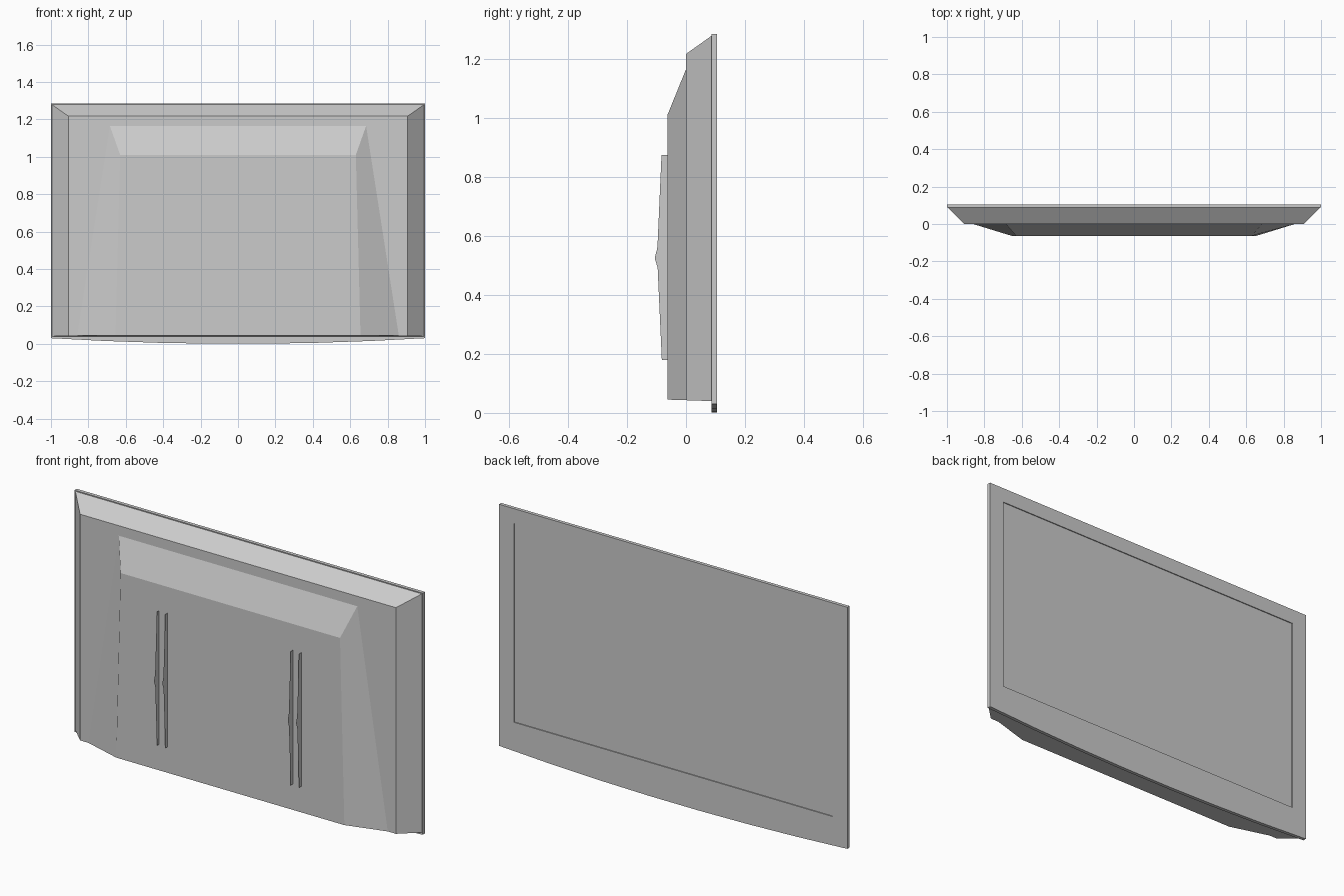
import bpy, bmesh

if "Cube" in bpy.data.objects:
    bpy.data.objects.remove(bpy.data.objects["Cube"])


def make_object(name, verts, faces):
    mesh = bpy.data.meshes.new(name)
    mesh.from_pydata(verts, [], faces)
    obj = bpy.data.objects.new(name, mesh)
    bpy.context.collection.objects.link(obj)
    return obj


def fix_normals(obj):
    bm = bmesh.new()
    bm.from_mesh(obj.data)
    bmesh.ops.recalc_face_normals(bm, faces=bm.faces)
    bm.to_mesh(obj.data)
    bm.free()


def loft(name, sections):
    """Closed solid between outlines; each is (y, [(x, z), ...])."""
    n = len(sections[0][1])
    verts = [(x, y, z) for y, pts in sections for x, z in pts]
    faces = [tuple(range(n)), tuple(range(len(verts) - n, len(verts)))]
    for s in range(len(sections) - 1):
        for i in range(n):
            j = (i + 1) % n
            faces.append((s * n + i, s * n + j, (s + 1) * n + j, (s + 1) * n + i))
    obj = make_object(name, verts, faces)
    fix_normals(obj)
    return obj


def trapezoid(bottom_x, top_x, z0, z1):
    return [(-bottom_x, z0), (bottom_x, z0), (top_x, z1), (-top_x, z1)]


# Front frame: flat panel with a gently bowed lower edge
SEG = 7
outline = [(-1 + 2 * i / SEG, 0.03 * (-1 + 2 * i / SEG) ** 2) for i in range(SEG + 1)]
outline += [(1, 1.284), (-1, 1.284)]
frame = loft("screen_frame", [(0.087, outline), (0.105, outline)])

# Recessed screen: inset rectangle cut into the frame
cutter = loft("screen_cutter", [(0.1, trapezoid(0.915, 0.915, 0.175, 1.207)),
                                (0.2, trapezoid(0.915, 0.915, 0.175, 1.207))])
cutter.hide_render = True
cutter.hide_viewport = True
cut = frame.modifiers.new("screen_recess", 'BOOLEAN')
cut.operation = 'DIFFERENCE'
cut.object = cutter
cut.solver = 'EXACT'

# Rear housing with chamfered sides and top
loft("rear_housing", [(0.087, trapezoid(0.995, 0.995, 0.04, 1.279)),
                      (0.0, trapezoid(0.907, 0.907, 0.043, 1.217))])

# Raised electronics bulge on the housing
loft("rear_bulge", [(0.0, trapezoid(0.86, 0.685, 0.043, 1.165)),
                    (-0.063, trapezoid(0.655, 0.63, 0.045, 1.01))])

# Pair of wall-mount channels: thin base with two shaped flanges
profile = [(-0.063, 0.18), (-0.082, 0.18), (-0.096, 0.49), (-0.1, 0.505), (-0.105, 0.52),
           (-0.105, 0.53), (-0.098, 0.555), (-0.096, 0.58), (-0.083, 0.875), (-0.063, 0.875)]
n = len(profile)
for side, label in ((-1, "left"), (1, "right")):
    verts = [(side * x, y, z) for x in (0.36, 0.408) for y, z in profile]
    b = len(verts)
    verts += [(side * x, -0.065, z) for x, z in
              ((0.36, 0.18), (0.408, 0.18), (0.408, 0.875), (0.36, 0.875))]
    make_object("mount_channel_" + label, verts,
                [tuple(range(n)), tuple(range(n, 2 * n)), (b, b + 1, b + 2, b + 3)])
